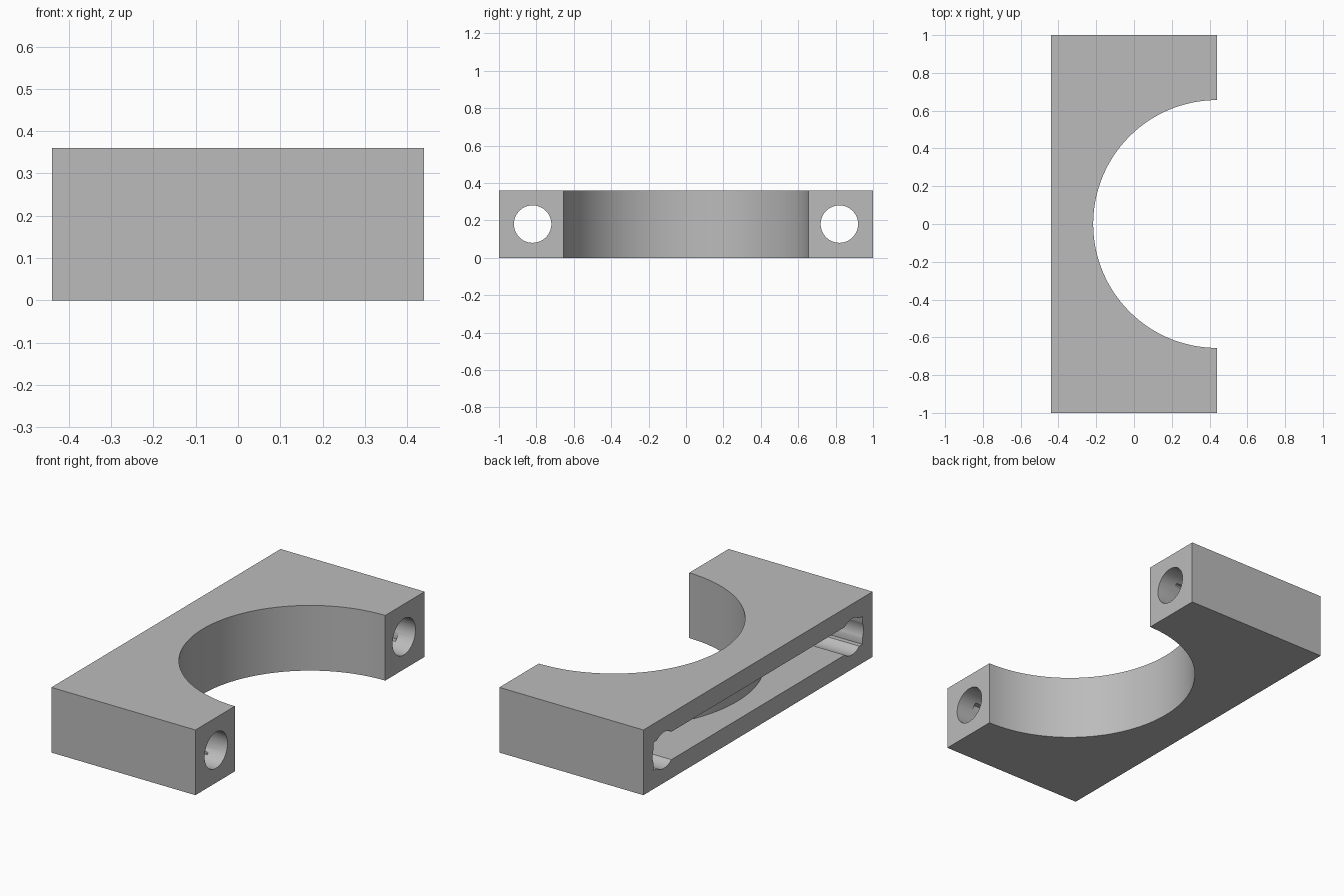
import bpy, bmesh, math
from mathutils import Matrix

if "Cube" in bpy.data.objects:
    bpy.data.objects.remove(bpy.data.objects["Cube"], do_unlink=True)

HALF_X, HEIGHT = 0.44, 0.36      # block half depth and thickness
MID_Z = HEIGHT / 2
SADDLE_R, WALL = 0.656, 0.098    # round saddle and the wall behind it
BOLT_Y, BOLT_R = 0.82, 0.1


def link(name, bm):
    bmesh.ops.recalc_face_normals(bm, faces=bm.faces)
    mesh = bpy.data.meshes.new(name)
    bm.to_mesh(mesh)
    bm.free()
    ob = bpy.data.objects.new(name, mesh)
    bpy.context.collection.objects.link(ob)
    return ob


def saddle_block(name, x0, x1, half_y, radius, z0, z1, steps=96):
    """Rectangle with a round bite out of its +x side, extruded upward."""
    start = math.acos((x1 - HALF_X) / radius)
    sweep = 2 * (math.pi - start)
    outline = [(x1, half_y), (x0, half_y), (x0, -half_y), (x1, -half_y)]
    for i in range(steps + 1):
        a = -start - sweep * i / steps
        outline.append((HALF_X + radius * math.cos(a), radius * math.sin(a)))
    bm = bmesh.new()
    face = bm.faces.new([bm.verts.new((x, y, z0)) for x, y in outline])
    up = bmesh.ops.extrude_face_region(bm, geom=[face])
    top = [v for v in up["geom"] if isinstance(v, bmesh.types.BMVert)]
    bmesh.ops.translate(bm, verts=top, vec=(0, 0, z1 - z0))
    return link(name, bm)


def bolt_cutter(name, y):
    bm = bmesh.new()
    place = Matrix.Translation((0, y, MID_Z)) @ Matrix.Rotation(math.pi / 2, 4, 'Y')
    bmesh.ops.create_cone(bm, cap_ends=True, segments=64, radius1=BOLT_R,
                          radius2=BOLT_R, depth=1.2, matrix=place)
    return link(name, bm)


# Clamp half with its round saddle
clamp = saddle_block("clamp_half", -HALF_X, HALF_X, 1.0, SADDLE_R, 0, HEIGHT)

# Curved strap pocket open at the rear, and two through bolt holes
cutters = [saddle_block("pocket_cutter", -0.6, HALF_X - WALL, 0.911,
                        SADDLE_R + WALL, MID_Z - 0.077, MID_Z + 0.077)]
cutters += [bolt_cutter("bolt_cutter", side * BOLT_Y) for side in (-1, 1)]

bpy.ops.object.select_all(action='DESELECT')
bpy.context.view_layer.objects.active = clamp
clamp.select_set(True)
for cutter in cutters:
    cutter.hide_render = True
    mod = clamp.modifiers.new("cut", 'BOOLEAN')
    mod.operation, mod.solver, mod.object = 'DIFFERENCE', 'EXACT', cutter
    bpy.ops.object.modifier_apply(modifier=mod.name)
    bpy.data.objects.remove(cutter, do_unlink=True)

# Plain grey finish
grey = bpy.data.materials.new("plain_grey")
grey.use_nodes = True
colour = (0.5, 0.5, 0.5, 1)
grey.diffuse_color = colour
grey.node_tree.nodes["Principled BSDF"].inputs["Base Color"].default_value = colour
clamp.data.materials.clear()
clamp.data.materials.append(grey)
bpy.ops.object.shade_smooth_by_angle(angle=math.radians(30))
